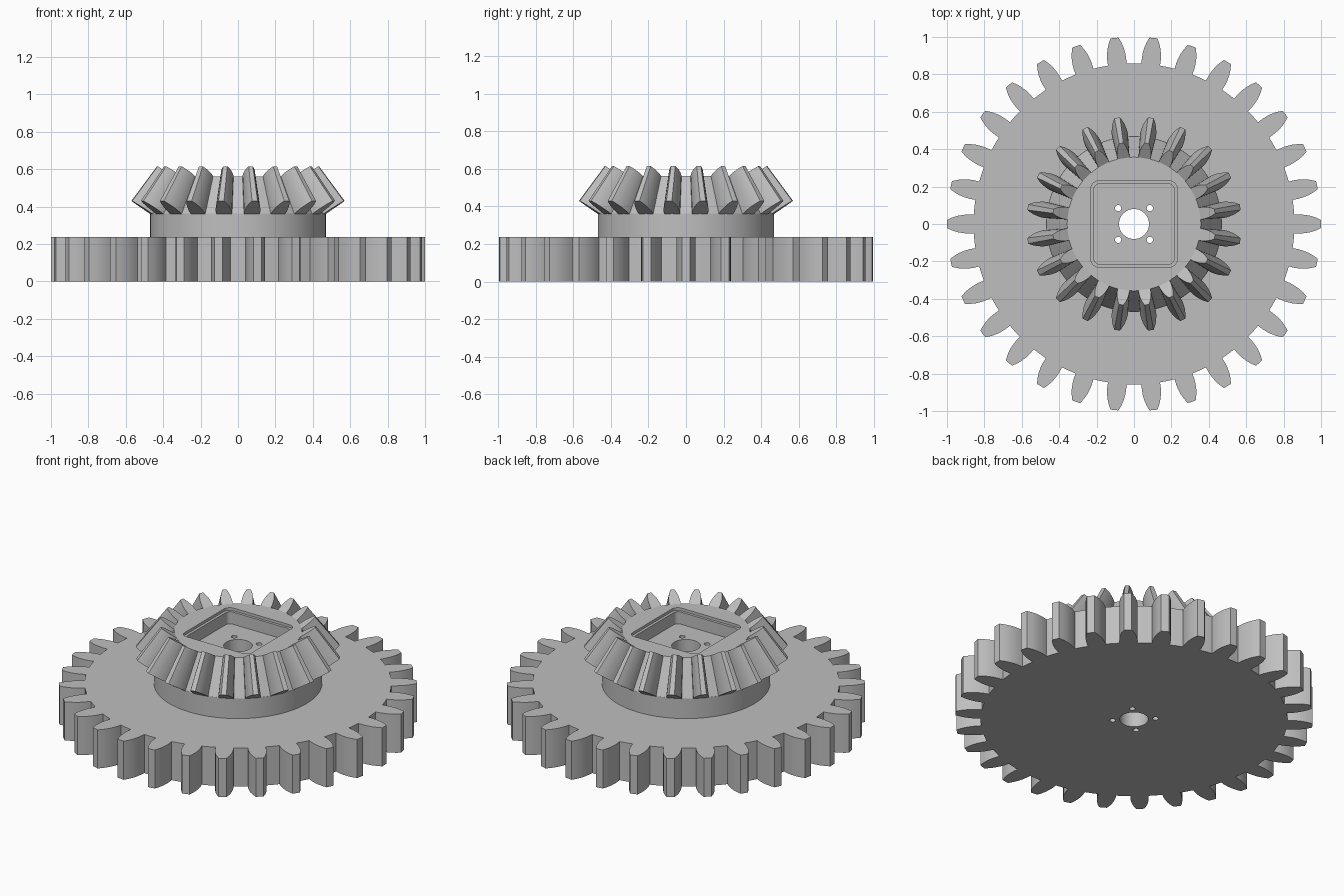
import bpy
import bmesh
from math import sin, cos, pi, radians

if "Cube" in bpy.data.objects:
    bpy.data.objects.remove(bpy.data.objects["Cube"], do_unlink=True)

grey = bpy.data.materials.new("plain grey")
grey.use_nodes = True
COLOUR = (0.52, 0.52, 0.52, 1)
grey.diffuse_color = COLOUR
grey.node_tree.nodes["Principled BSDF"].inputs["Base Color"].default_value = COLOUR


def finish(bm, name):
    bmesh.ops.recalc_face_normals(bm, faces=bm.faces)
    mesh = bpy.data.meshes.new(name)
    bm.to_mesh(mesh)
    bm.free()
    mesh.materials.append(grey)
    obj = bpy.data.objects.new(name, mesh)
    bpy.context.collection.objects.link(obj)
    return obj


def add_prism(bm, points, z0, z1):
    low = [bm.verts.new((x, y, z0)) for x, y in points]
    high = [bm.verts.new((x, y, z1)) for x, y in points]
    bm.faces.new(low[::-1])
    bm.faces.new(high)
    for i in range(len(points)):
        j = (i + 1) % len(points)
        bm.faces.new((low[i], low[j], high[j], high[i]))


def circle(radius, count, cx=0, cy=0):
    return [(cx + radius * cos(2 * pi * i / count), cy + radius * sin(2 * pi * i / count))
            for i in range(count)]


def rounded_square(half, corner):
    points = []
    for k in range(4):
        a = pi / 4 + k * pi / 2
        cx = (half - corner) * (1 if cos(a) > 0 else -1)
        cy = (half - corner) * (1 if sin(a) > 0 else -1)
        for s in range(7):
            t = k * pi / 2 + s * pi / 12
            points.append((cx + corner * cos(t), cy + corner * sin(t)))
    return points


def tooth_ring(teeth, phase, root, height, widths):
    """Closed gear outline as (angle, radius, level); widths are half widths from root to tip."""
    ring = []
    n = len(widths) - 1
    flank = [(w, i / n) for i, w in enumerate(widths)]
    side = [(-w, t) for w, t in flank] + [(0, 1)] + [(w, t) for w, t in flank[::-1]]
    for k in range(teeth):
        centre = phase + 2 * pi * k / teeth
        for w, t in side:
            r = root + height * t
            ring.append((centre + w / r, r, t))
        ring.append((centre + pi / teeth, root, 0))
    return ring, len(side)


def cut(obj, cutter):
    mod = obj.modifiers.new("cut", "BOOLEAN")
    mod.operation = "DIFFERENCE"
    mod.solver = "EXACT"
    mod.object = cutter
    bpy.ops.object.select_all(action="DESELECT")
    obj.select_set(True)
    bpy.context.view_layer.objects.active = obj
    bpy.ops.object.modifier_apply(modifier=mod.name)


# Large spur gear
ring, _ = tooth_ring(30, 0, 0.858, 0.142, (0.05, 0.051, 0.049, 0.044, 0.035, 0.022))
bm = bmesh.new()
add_prism(bm, [(r * cos(a), r * sin(a)) for a, r, t in ring], 0, 0.238)
spur_gear = finish(bm, "spur_gear")

# Round hub between the gears
bm = bmesh.new()
add_prism(bm, circle(0.47, 80), 0.23, 0.362)
hub = finish(bm, "hub")

# Bevel gear: the outer tooth ring shrinks towards the apex of the cone
APEX, SHRINK = 1.2, 0.76
ring, size = tooth_ring(20, radians(9), 0.47, 0.105, (0.042, 0.043, 0.04, 0.035, 0.027, 0.015))
bm = bmesh.new()
outer, inner = [], []
for a, r, t in ring:
    z = 0.36 + 0.07 * t
    outer.append(bm.verts.new((r * cos(a), r * sin(a), z)))
    inner.append(bm.verts.new((SHRINK * r * cos(a), SHRINK * r * sin(a),
                               APEX - SHRINK * (APEX - z))))
for i in range(len(ring)):
    j = (i + 1) % len(ring)
    bm.faces.new((outer[i], outer[j], inner[j], inner[i]))
for loop in (outer, inner):
    for k in range(0, len(ring), size + 1):
        tooth = loop[k:k + size]
        mid = size // 2
        for s in range(mid - 1):
            bm.faces.new((tooth[s], tooth[s + 1], tooth[-2 - s], tooth[-1 - s]))
        bm.faces.new(tooth[mid - 1:mid + 2])
    bm.faces.new([v for v, p in zip(loop, ring) if p[2] == 0])
bevel_gear = finish(bm, "bevel_gear")

# Stepped square pocket in the bevel gear
for half, corner, floor in ((0.23, 0.04, 0.545), (0.214, 0.028, 0.47)):
    bm = bmesh.new()
    add_prism(bm, rounded_square(half, corner), floor, 0.8)
    cutter = finish(bm, "pocket_cutter")
    cutter.hide_render = True
    cut(bevel_gear, cutter)
    bpy.data.objects.remove(cutter, do_unlink=True)

# Centre bore and four screw holes through every part
bm = bmesh.new()
add_prism(bm, circle(0.08, 48), -0.2, 0.9)
for sx in (-1, 1):
    for sy in (-1, 1):
        add_prism(bm, circle(0.017, 20, sx * 0.085, sy * 0.085), -0.2, 0.9)
bore = finish(bm, "bore_cutter")
bore.hide_render = True
for part in (spur_gear, hub, bevel_gear):
    cut(part, bore)
    bpy.ops.object.shade_smooth_by_angle(angle=radians(20))
bpy.data.objects.remove(bore, do_unlink=True)
